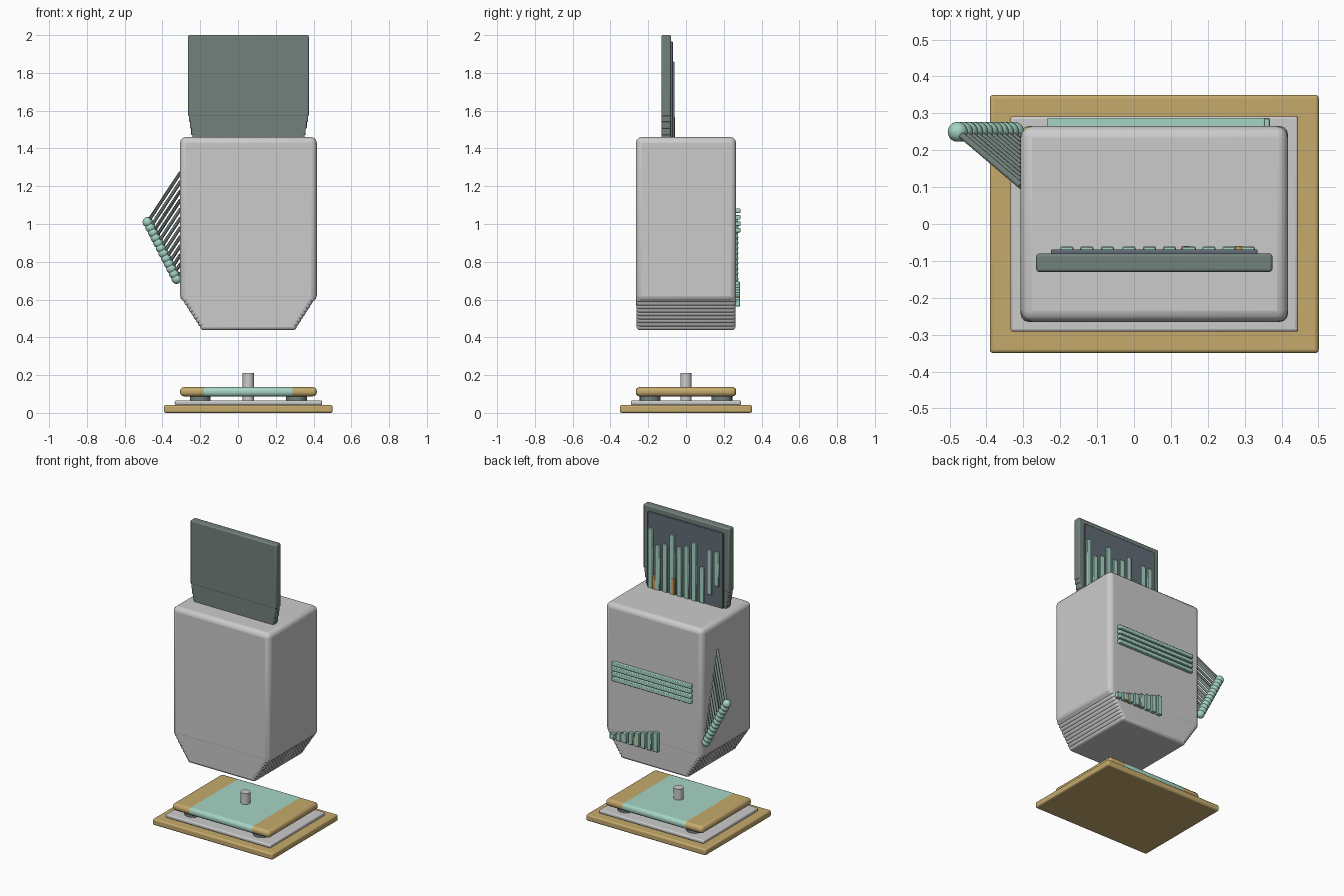
import bpy
from math import radians
from mathutils import Vector

if "Cube" in bpy.data.objects:
    bpy.data.objects.remove(bpy.data.objects["Cube"])

CX = 0.055  # the housing and base share this x centre


def mat(name, rgb):
    m = bpy.data.materials.new(name)
    m.diffuse_color = (*rgb, 1)
    m.use_nodes = True
    m.node_tree.nodes["Principled BSDF"].inputs["Base Color"].default_value = m.diffuse_color
    return m


TAN = mat("tan", (0.56, 0.40, 0.15))
DARK = mat("dark_green", (0.17, 0.22, 0.20))
SLATE = mat("slate", (0.12, 0.15, 0.18))
MINT = mat("mint", (0.38, 0.66, 0.56))
AMBER = mat("amber", (0.60, 0.33, 0.10))


def finish(o, name, m):
    o.name = name
    if m:
        o.data.materials.append(m)
    bpy.ops.object.shade_smooth_by_angle(angle=radians(30))
    return o


def box(name, x, y, z, m=None, bevel=0.0, seg=3):
    """Rounded box from (min, max) ranges."""
    bpy.ops.mesh.primitive_cube_add(size=1)
    o = bpy.context.object
    size = Vector([r[1] - r[0] for r in (x, y, z)])
    mid = Vector([(r[1] + r[0]) / 2 for r in (x, y, z)])
    for v in o.data.vertices:
        v.co = Vector([c * s for c, s in zip(v.co, size)])
    o.location = mid
    if bevel:
        b = o.modifiers.new("bevel", 'BEVEL')
        b.width, b.segments = bevel, seg
    return finish(o, name, m)


def centred(name, hw, hd, z, m=None, bevel=0.0, seg=3):
    return box(name, (CX - hw, CX + hw), (-hd, hd), z, m, bevel, seg)


def rod(name, a, b, r, m=None, sides=24):
    a, b = Vector(a), Vector(b)
    d = b - a
    bpy.ops.mesh.primitive_cylinder_add(radius=r, depth=d.length, vertices=sides,
                                        location=(a + b) / 2)
    o = bpy.context.object
    o.rotation_euler = d.to_track_quat('Z', 'Y').to_euler()
    return finish(o, name, m)


# Base: floor plate, upper plate, feet, tray and spindle
centred("floor_plate", 0.446, 0.35, (0, 0.042), TAN, 0.01)
centred("upper_plate", 0.39, 0.292, (0.042, 0.066), None, 0.008)
for sx in (-1, 1):
    for sy in (-1, 1):
        rod("foot", (CX + sx * 0.255, sy * 0.19, 0.06), (CX + sx * 0.255, sy * 0.19, 0.095),
            0.055, DARK)
centred("tray", 0.362, 0.265, (0.088, 0.136), TAN, 0.02)
centred("tray_inlay", 0.25, 0.266, (0.0875, 0.1365), MINT, 0.02)
rod("spindle", (CX, 0, 0.06), (CX, 0, 0.21), 0.03)

# Housing with a stepped, narrowing underside
centred("housing", 0.362, 0.265, (0.59, 1.46), None, 0.03)
STEPS = 9
for i in range(STEPS):
    t = i / (STEPS - 1)
    centred("housing_step", 0.35 - 0.095 * t, 0.264 - 0.0003 * i,
            (0.585 - 0.147 * t, 0.75), None, 0.018)

# Upright board, narrowing in steps where it enters the housing
box("board", (-0.265, 0.375), (-0.13, -0.08), (1.57, 2.0), DARK, 0.008)
for i in range(4):
    w = 0.315 - 0.006 * i
    centred("board_step", w, 0.02, (1.54 - 0.035 * i, 1.7), DARK, 0.006).location.y = -0.105
    bpy.context.object.scale.y = 1.2
box("board_panel", (-0.225, 0.335), (-0.085, -0.069), (1.42, 1.965), SLATE, 0.004)

# Vertical bars on the back of the board: x, bottom, top
BARS = [(0.31, 1.42, 1.86), (0.257, 1.42, 1.76), (0.203, 1.42, 1.78), (0.15, 1.42, 1.86),
        (0.096, 1.42, 1.79), (0.042, 1.42, 1.81), (-0.014, 1.42, 1.85), (-0.072, 1.46, 1.70),
        (-0.128, 1.53, 1.83), (-0.182, 1.60, 1.83)]
for x, lo, hi in BARS:
    box("chart_bar", (x - 0.018, x + 0.018), (-0.075, -0.061), (lo, hi), MINT, 0.003, 1)
for x, hi in ((0.283, 1.55), (0.14, 1.57)):
    box("accent_bar", (x - 0.012, x + 0.012), (-0.075, -0.059), (1.42, hi), AMBER, 0.003, 1)

# Horizontal slats on the back of the housing
for i in range(4):
    z = 1.07 - 0.034 * i
    box("back_slat", (-0.235, 0.355), (0.255, 0.288), (z - 0.012, z + 0.012), MINT, 0.004, 2)

# Rising row of short bars low on the back
for i in range(8):
    x = 0.352 - 0.046 * i
    box("low_bar", (x - 0.017, x + 0.017), (0.25, 0.287), (0.562, 0.60 + 0.0135 * i),
        MINT, 0.003, 1)
for x in (0.283, 0.19):
    box("low_accent", (x - 0.006, x + 0.006), (0.25, 0.284), (0.565, 0.62), AMBER)

# Side fan: slanting row of beads, each with a parallel rod running into the housing
first, last = Vector((-0.478, 0.25, 1.01)), Vector((-0.325, 0.25, 0.71))
direction = Vector((0.165, -0.14, 0.25))
for i in range(12):
    p = first.lerp(last, i / 11)
    bpy.ops.mesh.primitive_uv_sphere_add(segments=20, ring_count=12, radius=0.027, location=p)
    finish(bpy.context.object, "fan_bead", MINT)
    reach = max((-0.305 - p.x) / direction.x, 0.1)
    rod("fan_rod", p, p + direction * reach, 0.009, DARK, 12)
